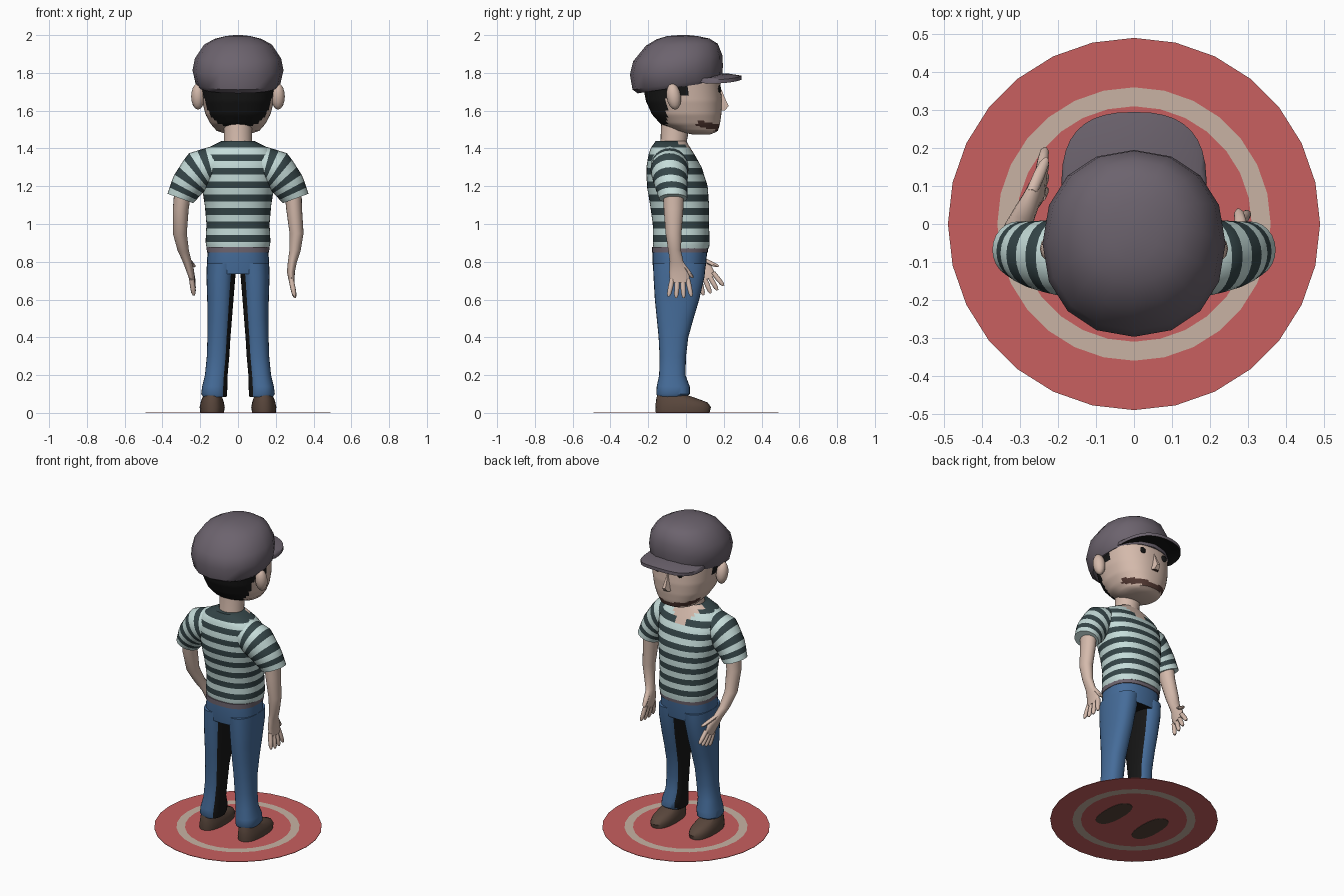
import bpy, bmesh, math
from mathutils import Vector as V

if "Cube" in bpy.data.objects:
    bpy.data.objects.remove(bpy.data.objects["Cube"])

COLOURS = {
    "skin": (.66, .49, .41), "shirt pale": (.56, .72, .70), "shirt dark": (.035, .06, .065),
    "denim blue": (.06, .15, .32), "cap grey": (.15, .125, .155), "black": (.008, .008, .008),
    "shoe brown": (.10, .062, .045), "mat red": (.58, .115, .115), "mat beige": (.58, .45, .37),
    "beard brown": (.085, .04, .032)}
MATS = {}
for n, c in COLOURS.items():
    MATS[n] = bpy.data.materials.new(n)
    MATS[n].diffuse_color = (*c, 1)


def build(name, rings, mats, rule=None):
    """Skin a list of closed point rings, cap the ends, colour faces by rule(centre, normal, band)."""
    bm = bmesh.new()
    loops = [[bm.verts.new(p) for p in r] for r in rings]
    n = len(loops[0])
    band = bm.faces.layers.int.new("band")
    for k, (a, b) in enumerate(zip(loops, loops[1:])):
        for i in range(n):
            f = bm.faces.new((a[i], a[(i + 1) % n], b[(i + 1) % n], b[i]))
            f[band] = k
    bm.faces.new(loops[0])
    bm.faces.new(loops[-1])[band] = len(rings) - 2
    bmesh.ops.recalc_face_normals(bm, faces=bm.faces)
    for f in bm.faces:
        f.smooth = True
        if rule:
            f.material_index = rule(f.calc_center_median(), f.normal, f[band])
    bm.faces.layers.int.remove(band)
    me = bpy.data.meshes.new(name)
    bm.to_mesh(me)
    bm.free()
    ob = bpy.data.objects.new(name, me)
    bpy.context.collection.objects.link(ob)
    for m in mats:
        me.materials.append(MATS[m])
    return ob


def oval(c, u, v, seg, power=1.0):
    pts = []
    for i in range(seg):
        a = 2 * math.pi * i / seg
        co, si = math.cos(a), math.sin(a)
        pts.append(V(c) + V(u) * math.copysign(abs(co) ** power, co)
                   + V(v) * math.copysign(abs(si) ** power, si))
    return pts


def sample(keys, t):
    """Linear interpolation of key rows by their first entry."""
    for a, b in zip(keys, keys[1:]):
        if t <= b[0] + 1e-9:
            f = max(0, (t - a[0]) / (b[0] - a[0]))
            return [p + (q - p) * f for p, q in zip(a, b)]
    return keys[-1]


def loft(name, keys, mats, rule=None, seg=24, power=1.0, levels=None):
    """Vertical loft; keys are (z, x0, x1, y0, y1)."""
    rows = [sample(keys, z) for z in levels] if levels else keys
    rings = [oval(((a + b) / 2, (c + d) / 2, z), ((b - a) / 2, 0, 0), (0, (d - c) / 2, 0), seg, power)
             for z, a, b, c, d in rows]
    return build(name, rings, mats, rule)


def sym(keys):
    return [(z, -w, w, a, b) for z, w, a, b in keys]


def steps(a, b, n):
    return [a + (b - a) * i / n for i in range(n + 1)]


def blob(name, c, r, mat, tilt=0):
    rings = [oval(V((0, 0, r[2] * math.cos(t))), (r[0] * math.sin(t), 0, 0), (0, r[1] * math.sin(t), 0), 12)
             for t in steps(.1, math.pi - .1, 8)]
    ob = build(name, rings, [mat])
    ob.location = c
    ob.rotation_euler = (tilt, 0, 0)


# round mat with a pale ring
circles = [(.31, .002), (.36, .002), (.49, .002), (.49, .005), (.36, .005), (.31, .005)]
build("round_mat", [oval((0, 0, z), (r, 0, 0), (0, r, 0), 28) for r, z in circles],
      ["mat red", "mat beige"], lambda c, n, k: int(.3 < c.xy.length < .36))

# shoes and trouser legs
SHOE = [(0, .075, .2, -.16, .125), (.03, .07, .203, -.162, .132), (.055, .075, .198, -.16, .115),
        (.072, .08, .192, -.158, .07), (.1, .09, .18, -.15, -.01)]
LEG = [(.085, .06, .185, -.15, 0), (.1, .058, .195, -.157, .02), (.14, .056, .19, -.155, .02),
       (.2, .055, .175, -.142, -.003), (.3, .046, .165, -.14, 0), (.4, .04, .162, -.145, .012),
       (.5, .032, .161, -.155, .04), (.6, .024, .163, -.165, .07), (.72, .014, .167, -.172, .098),
       (.79, .005, .165, -.175, .105)]
for s, side in ((1, "right"), (-1, "left")):
    flip = lambda ks: [(z, *sorted((s * a, s * b)), c, d) for z, a, b, c, d in ks]
    loft(side + "_shoe", flip(SHOE), ["shoe brown"], power=.85)
    loft(side + "_trouser_leg", flip(LEG), ["denim blue", "black"],
         lambda c, n, k: int(n.x * s < -.72), seg=28, power=.85)
loft("trouser_hips", sym([(.735, .162, -.17, .098), (.8, .164, -.178, .108), (.86, .161, -.178, .112)]),
     ["denim blue", "black"], lambda c, n, k: int(n.z < -.7), 28, .8)
loft("belt", sym([(.848, .165, -.18, .116), (.878, .166, -.18, .118)]), ["cap grey"], None, 28, .8)

# striped shirt with a V neck
TORSO = sym([(.87, .165, -.172, .122), (.9, .172, -.176, .125), (1, .167, -.176, .122),
             (1.1, .176, -.19, .122), (1.2, .192, -.207, .115), (1.3, .205, -.21, .083),
             (1.36, .2, -.2, .05), (1.4, .165, -.188, .025), (1.44, .085, -.16, 0)])


def shirt_rule(c, n, k):
    if c.y > -.045 and c.z > 1.32 + abs(c.x) * 1.0:
        return 2
    return (k // 2) % 2


loft("shirt_body", TORSO, ["shirt pale", "shirt dark", "skin"], shirt_rule, 48, .85, steps(.87, 1.44, 32))

# sleeves: rows are (t, centre xyz, outward radius x and z, depth radius)
SLEEVE = [(0, .12, -.085, 1.315, .01, .1, .1), (.35, .205, -.088, 1.285, .06, .088, .1),
          (.7, .268, -.08, 1.205, .076, .045, .087), (1, .305, -.068, 1.135, .068, .025, .075)]
for s, side in ((1, "right"), (-1, "left")):
    rows = [sample(SLEEVE, t) for t in steps(0, 1, 9)]
    build(side + "_sleeve", [oval((s * x, y, z), (s * ux, 0, uz), (0, v, 0), 24)
                             for t, x, y, z, ux, uz, v in rows],
          ["shirt pale", "shirt dark"], lambda c, n, k: k % 2)

# forearms: rows are (x, y, z, radius x, radius y)
ARMS = {
    "right": [(.29, -.065, 1.19, .046, .055), (.297, -.066, 1.08, .042, .052), (.31, -.066, .95, .037, .042),
              (.302, -.06, .86, .03, .034), (.288, -.05, .8, .024, .036), (.28, -.035, .745, .021, .054),
              (.285, -.032, .69, .014, .052)],
    "left": [(-.29, -.065, 1.19, .046, .055), (-.303, -.056, 1.08, .042, .05), (-.308, -.02, .95, .037, .042),
             (-.29, .025, .86, .03, .034), (-.272, .06, .81, .024, .036), (-.255, .09, .76, .021, .05),
             (-.243, .115, .71, .014, .048)]}
AIM = {"right": (V((.2, 0, -1)), V((0, 1, 0)), 1), "left": (V((.12, .42, -.85)), V((0, .88, .42)), -1)}


def finger(name, a, b, spread, r):
    rings = [oval(a.lerp(b, t), (r * f, 0, 0), spread * r * f, 10)
             for t, f in ((0, 1), (.5, 1), (.85, .85), (1, .4))]
    build(name, rings, ["skin"])


for side, rows in ARMS.items():
    aim, spread, s = AIM[side]
    flat = [V((0, 1, 0)).lerp(spread, min(1, i / 5)) for i in range(len(rows))]
    build(side + "_arm", [oval((x, y, z), (rx, 0, 0), d * ry, 20)
                          for (x, y, z, rx, ry), d in zip(rows, flat)], ["skin"])
    palm, heel = V(rows[-1][:3]) - aim * .02, V(rows[-3][:3])
    for i in range(4):
        k = i - 1.5
        a = palm + spread * k * .027
        finger(f"{side}_finger_{i + 1}", a, a + aim * (.105 - .008 * abs(k)) + spread * k * .013, spread, .014)
    finger(side + "_thumb", heel + spread * .02, heel + aim * .085 + spread * .085 - V((.03 * s, 0, 0)),
           spread, .016)

# neck and head, with hair and beard coloured by position
loft("neck", sym([(1.36, .085, -.15, .02), (1.44, .074, -.135, .005), (1.58, .075, -.13, .03)]), ["skin"])
HEAD = sym([(1.475, .05, .03, .13), (1.49, .11, -.05, .168), (1.53, .145, -.135, .18), (1.58, .172, -.18, .187),
            (1.65, .19, -.212, .19), (1.75, .2, -.232, .182), (1.8, .19, -.22, .15), (1.87, .15, -.16, .09)])


def head_rule(c, n, k):
    if c.z > 1.52 and (c.y < -.1 or (c.z > 1.68 and c.y < 0)):
        return 1
    if c.y > .055 and abs(c.z - (1.547 - .22 * c.y)) < .016:
        return 2
    return 0


loft("head", HEAD, ["skin", "black", "beard brown"], head_rule, 56, .87, steps(1.475, 1.87, 44))
nose = [(.004, .188, 1.712), (.016, .207, 1.665), (.024, .226, 1.625), (.034, .205, 1.6)]
build("nose", [[V((-w, .165, z)), V((-w * .45, y, z)), V((w * .45, y, z)), V((w, .165, z))] for w, y, z in nose],
      ["skin", "beard brown"], lambda c, n, k: int(n.z < -.8))
for s, side in ((1, "right"), (-1, "left")):
    blob(side + "_ear", (s * .212, -.065, 1.675), (.036, .038, .07), "skin", .15)
    blob(side + "_eye", (s * .08, .177, 1.715), (.02, .007, .02), "black")

# soft cap: the rim tilts up towards the face
CAP = [(1.73, .208, -.255, .187), (1.75, .225, -.283, .193), (1.82, .241, -.297, .195), (1.88, .228, -.28, .193),
       (1.95, .18, -.212, .168), (1.98, .125, -.155, .125), (1.995, .065, -.1, .06), (2.0, .02, -.04, .01)]
cap_rings = []
for z, w, a, b in CAP:
    ring = oval((0, (a + b) / 2, z), (w, 0, 0), (0, (b - a) / 2, 0), 16, .93)
    for p in ring:
        p.z += .15 * (2 - z) / .27 * p.y
    cap_rings.append(ring)
build("cap_crown", cap_rings, ["cap grey"])

# cap bill, swept around the brow
bill = []
for a in steps(-1.5, 1.5, 18):
    si, co = math.sin(a), math.cos(a)
    xo, yo = math.copysign(.192 * abs(si) ** .8, si), .06 + .235 * co ** .6
    inner, outer = V((.185 * si, .02 + .14 * co, 1.795 - .8 * (.185 * si) ** 2)), V((xo, yo, 1.785 - .6 * xo * xo))
    mid = inner.lerp(outer, .5) + V((0, 0, .006))
    drop = V((0, 0, -.02))
    bill.append([inner, mid, outer, outer + drop, mid + drop, inner + drop])
build("cap_bill", bill, ["cap grey", "black"], lambda c, n, k: int(n.z < -.5))

# smooth shading that keeps hard edges
for ob in bpy.context.collection.objects:
    ob.select_set(True)
    bpy.context.view_layer.objects.active = ob
bpy.ops.object.shade_smooth_by_angle(angle=math.radians(42))

for m in bpy.data.materials:
    if m.users and not m.is_grease_pencil:
        m.use_nodes = True
        m.node_tree.nodes["Principled BSDF"].inputs["Base Color"].default_value = m.diffuse_color
